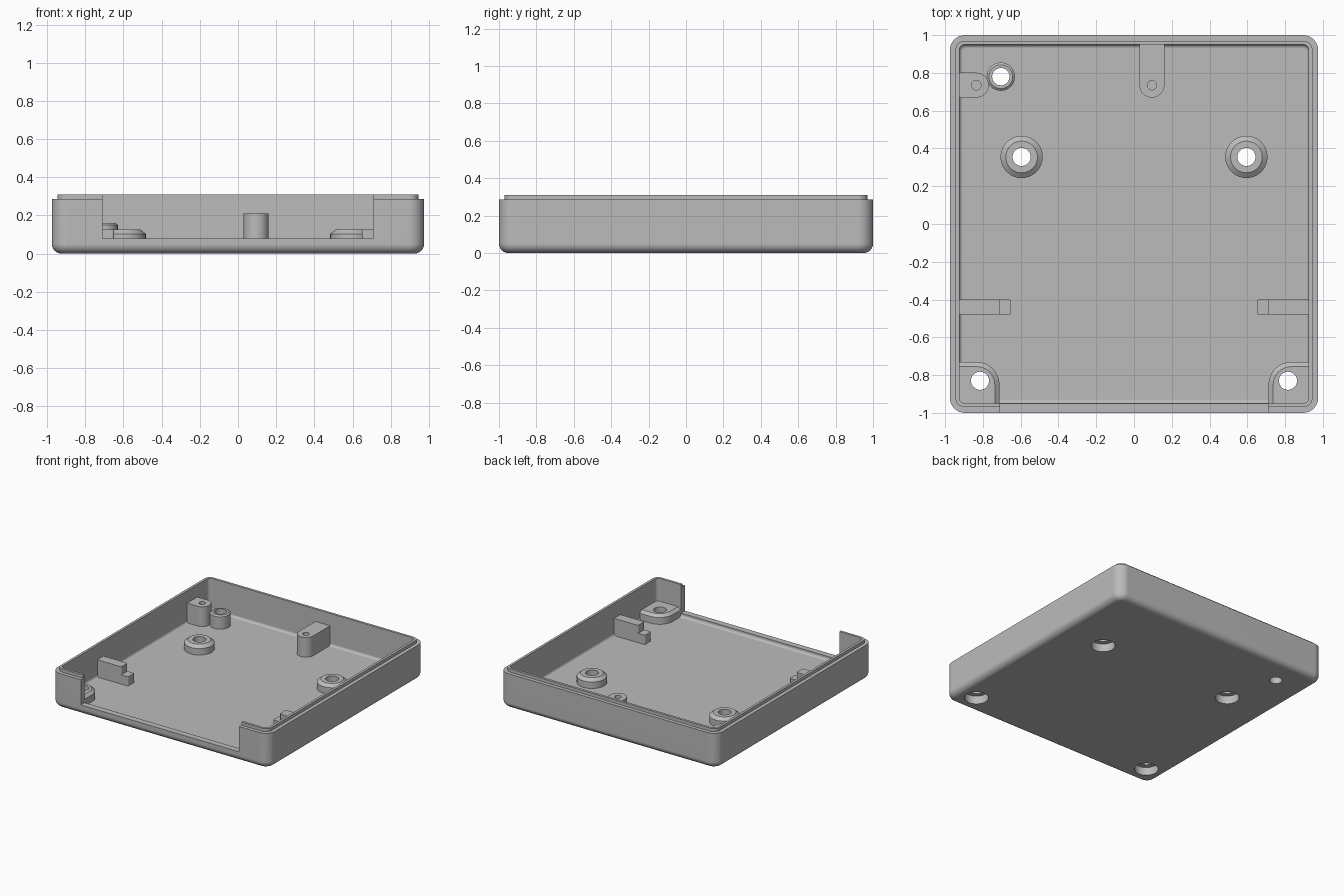
import bpy, bmesh
from math import sin, cos, pi

if "Cube" in bpy.data.objects:
    bpy.data.objects.remove(bpy.data.objects["Cube"], do_unlink=True)

grey = bpy.data.materials.new("plain grey")
GREY = (0.5, 0.5, 0.5, 1)
grey.use_nodes = True
grey.diffuse_color = GREY
grey.node_tree.nodes["Principled BSDF"].inputs["Base Color"].default_value = GREY

FLOOR = 0.05
BASE = FLOOR - 0.01
STEPS = 8


def outline(x0, x1, y0, y1, radii, z):
    """Rounded rectangle; radii run from the +x+y corner counter-clockwise."""
    if not isinstance(radii, (tuple, list)):
        radii = [radii] * 4
    corners = [(x1, y1, -1, -1), (x0, y1, 1, -1), (x0, y0, 1, 1), (x1, y0, -1, 1)]
    pts = []
    for k, ((x, y, sx, sy), r) in enumerate(zip(corners, radii)):
        for i in range(STEPS + 1):
            a = (k + i / STEPS) * pi / 2
            pts.append((x + sx * r + r * cos(a), y + sy * r + r * sin(a), z))
    return pts


def centred(hx, hy, r, z):
    return outline(-hx, hx, -hy, hy, r, z)


def circle(x, y, r, z):
    return outline(x - r, x + r, y - r, y + r, r, z)


def loft(bm, rings):
    """Skin a stack of matching rings and cap both ends."""
    loops = [[bm.verts.new(p) for p in ring] for ring in rings]
    n = len(loops[0])
    for a, b in zip(loops, loops[1:]):
        for i in range(n):
            j = (i + 1) % n
            bm.faces.new((a[i], a[j], b[j], b[i]))
    bm.faces.new(loops[0][::-1])
    bm.faces.new(loops[-1])


def build(name, *stacks):
    bm = bmesh.new()
    for rings in stacks:
        loft(bm, rings)
    bmesh.ops.remove_doubles(bm, verts=bm.verts, dist=0.00005)
    bmesh.ops.recalc_face_normals(bm, faces=bm.faces)
    mesh = bpy.data.meshes.new(name)
    bm.to_mesh(mesh)
    bm.free()
    mesh.materials.append(grey)
    ob = bpy.data.objects.new(name, mesh)
    bpy.context.collection.objects.link(ob)
    return ob


def finish(ob, *cutters):
    """Cut the part, then shade it smooth with sharp edges kept."""
    bpy.ops.object.select_all(action='DESELECT')
    ob.select_set(True)
    bpy.context.view_layer.objects.active = ob
    for c in cutters:
        mod = ob.modifiers.new("cut", 'BOOLEAN')
        mod.operation = 'DIFFERENCE'
        mod.solver = 'EXACT'
        mod.object = c
        bpy.ops.object.modifier_apply(modifier=mod.name)
    bpy.ops.object.shade_smooth_by_angle(angle=pi / 6)
    mod = ob.modifiers.new("flat caps", 'WEIGHTED_NORMAL')
    mod.keep_sharp = True
    bpy.ops.object.modifier_apply(modifier=mod.name)


def chamfered(x0, x1, y0, y1, radii, top, c):
    """Prism standing on the floor with a chamfered top edge."""
    inner = [max(r - c, 0.003) for r in radii]
    return [outline(x0, x1, y0, y1, radii, BASE),
            outline(x0, x1, y0, y1, radii, top - c * 0.8),
            outline(x0 + c, x1 - c, y0 + c, y1 - c, inner, top)]


def round_boss(x, y, r, top, c):
    return chamfered(x - r, x + r, y - r, y + r, [r] * 4, top, c)


# Cutters: screw holes with head recesses, pilot holes, front opening
screws = [(s * 0.595, 0.355) for s in (-1, 1)] + [(s * 0.815, -0.83) for s in (-1, 1)]
post = (-0.705, 0.78)
pilots = [(-0.835, 0.735), (0.095, 0.735)]
stacks = [[circle(x, y, 0.088, -0.05), circle(x, y, 0.088, 0.065),
           circle(x, y, 0.048, 0.065), circle(x, y, 0.048, 0.3)] for x, y in screws]
stacks.append([circle(*post, 0.046, -0.05), circle(*post, 0.046, 0.3)])
stacks += [[circle(x, y, 0.025, 0.11), circle(x, y, 0.025, 0.3)] for x, y in pilots]
holes = build("hole_cutter", *stacks)
opening = build("opening_cutter", [outline(-0.71, 0.71, -1.1, -0.9, 0.001, z) for z in (0.08, 0.5)])
holes.hide_render = opening.hide_render = True

# Tray: filleted bottom, walls, stepped lip, cavity and floor in one skin
HX, HY, R = 0.975, 1.0, 0.08
rings = []
for i in range(7):
    a = i / 6 * pi / 2
    d = 0.05 * (1 - sin(a))
    rings.append(centred(HX - d, HY - d, R - d, 0.05 * (1 - cos(a))))
rings += [centred(HX, HY, R, 0.285),
          centred(HX - 0.03, HY - 0.03, 0.05, 0.285),
          centred(HX - 0.03, HY - 0.03, 0.05, 0.31),
          centred(HX - 0.05, HY - 0.05, 0.03, 0.31)]
for i in range(5):
    a = i / 4 * pi / 2
    d = 0.05 + 0.02 * (1 - cos(a))
    rings.append(centred(HX - d, HY - d, 0.08 - d, FLOOR + 0.02 * (1 - sin(a))))
finish(build("tray", rings), opening, holes)

# Mirrored parts: screw bosses, corner pads, stepped side arms
for s, side in ((1, "left"), (-1, "right")):
    finish(build(side + "_screw_boss", round_boss(s * 0.595, 0.355, 0.112, 0.125, 0.028)), holes)

    xs = sorted((s * 0.712, s * 0.955))
    e = 0.03
    radii = (e, 0.12, e, e) if s > 0 else (0.12, e, e, e)
    finish(build(side + "_corner_pad", chamfered(*xs, -0.98, -0.73, radii, 0.125, 0.025)), holes)

    for part, reach, top in (("arm", 0.71, 0.19), ("arm_step", 0.65, 0.125)):
        xs = sorted((s * reach, s * 0.94))
        finish(build(side + "_" + part,
                     [outline(*xs, -0.48, -0.4, 0.01, z) for z in (BASE, top)]))

# Back posts: through post and two round-ended tabs on the walls
finish(build("back_post", round_boss(*post, 0.075, 0.16, 0.012)), holes)
e, r = 0.005, 0.066
tabs = {"side_tab": (-0.94, -0.769, 0.669, 0.801, (r, e, e, r)),
        "back_tab": (0.029, 0.161, 0.669, 0.965, (e, e, r, r))}
for name, shape in tabs.items():
    finish(build(name, [outline(*shape, z) for z in (BASE, 0.21)]), holes)

for c in (holes, opening):
    bpy.data.objects.remove(c, do_unlink=True)
